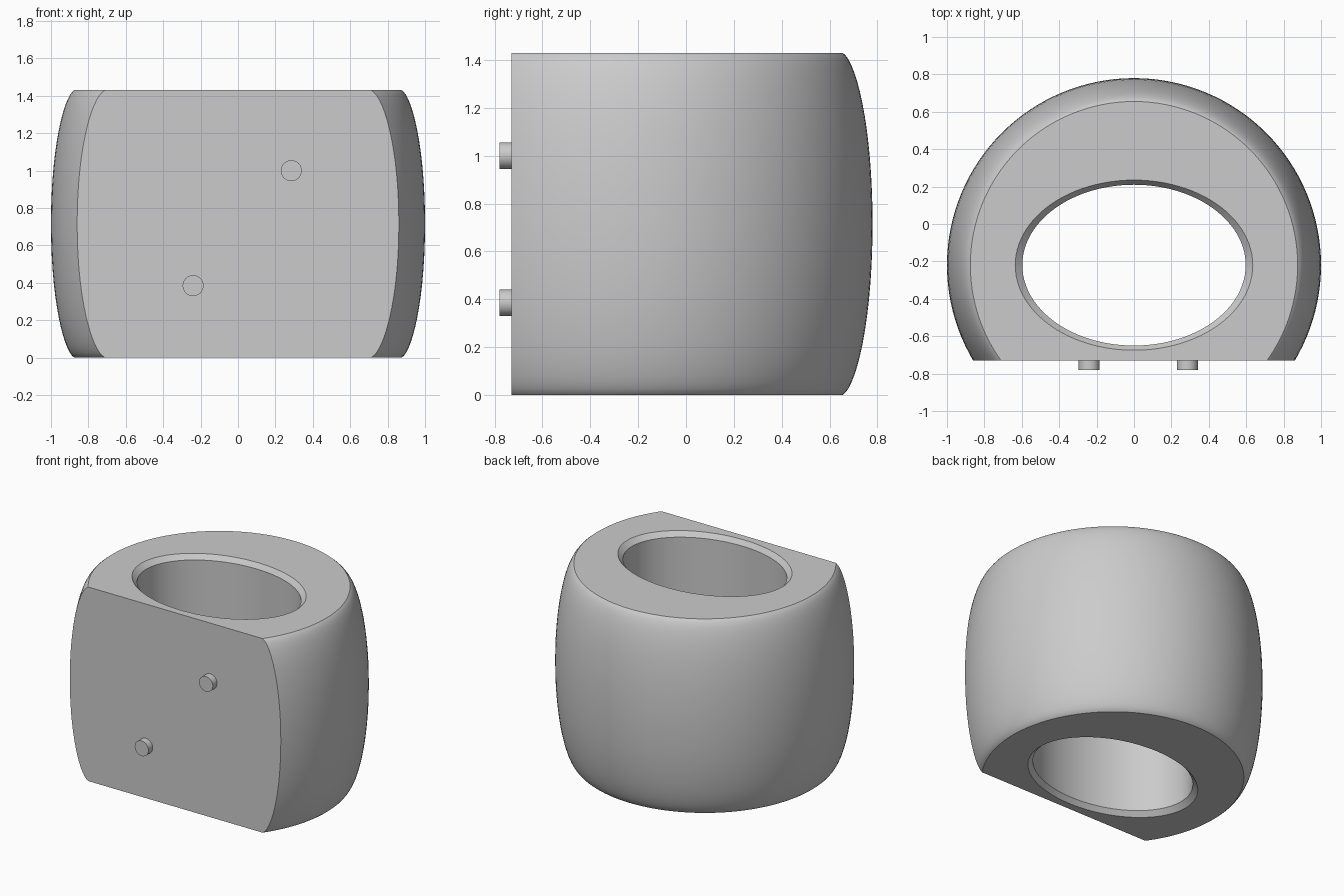
import bpy, bmesh, math
from mathutils import Vector
from mathutils.geometry import interpolate_bezier

if "Cube" in bpy.data.objects:
    bpy.data.objects.remove(bpy.data.objects["Cube"], do_unlink=True)

HEIGHT = 1.43
AXIS_Y = -0.22      # centre of the round body
FRONT_Y = -0.73     # flat front face
CHAMFER = 0.035

grey = bpy.data.materials.new("plain grey")
grey.use_nodes = True
grey.diffuse_color = (0.6, 0.6, 0.6, 1)
grey.node_tree.nodes["Principled BSDF"].inputs["Base Color"].default_value = (0.6, 0.6, 0.6, 1)


def loft(name, rings, sides):
    """Stack elliptical rings (radius x, radius y, z) into a closed solid."""
    bm = bmesh.new()
    loops = []
    for rx, ry, z in rings:
        angles = [math.tau * i / sides for i in range(sides)]
        loops.append([bm.verts.new((rx * math.cos(a), ry * math.sin(a) + AXIS_Y, z))
                      for a in angles])
    for low, high in zip(loops, loops[1:]):
        for i in range(sides):
            j = (i + 1) % sides
            bm.faces.new((low[i], low[j], high[j], high[i]))
    bm.faces.new(loops[0][::-1])
    bm.faces.new(loops[-1])
    return bm


def finish(name, bm):
    bmesh.ops.recalc_face_normals(bm, faces=bm.faces)
    mesh = bpy.data.meshes.new(name)
    bm.to_mesh(mesh)
    bm.free()
    mesh.materials.append(grey)
    obj = bpy.data.objects.new(name, mesh)
    bpy.context.collection.objects.link(obj)
    return obj


def smooth(obj):
    bpy.ops.object.select_all(action='DESELECT')
    obj.select_set(True)
    bpy.context.view_layer.objects.active = obj
    bpy.ops.object.shade_smooth_by_angle(angle=math.radians(25))


# Barrel-shaped body, bulging evenly above and below the middle
curve = interpolate_bezier(Vector((0.875, 0)), Vector((0.93, 0.03)),
                           Vector((1, 0.3)), Vector((1, HEIGHT / 2)), 15)
profile = [(p.x, p.y) for p in curve]
profile += [(r, HEIGHT - z) for r, z in profile[-2::-1]]
bm = loft("body", [(r, r, z) for r, z in profile], 128)

# Flat front face
geom = bm.verts[:] + bm.edges[:] + bm.faces[:]
cut = bmesh.ops.bisect_plane(bm, geom=geom, plane_co=(0, FRONT_Y, 0),
                             plane_no=(0, -1, 0), clear_outer=True)
rim = [e for e in cut["geom_cut"] if isinstance(e, bmesh.types.BMEdge)]
bmesh.ops.holes_fill(bm, edges=rim, sides=0)
body = finish("body", bm)

# Oval through-hole with chamfered rims
RX, RY = 0.597, 0.43
flare_x, flare_y = RX + 2 * 0.038, RY + 2 * 0.025
hole = finish("hole_cutter", loft("hole_cutter", [
    (flare_x, flare_y, -CHAMFER),
    (RX, RY, CHAMFER),
    (RX, RY, HEIGHT - CHAMFER),
    (flare_x, flare_y, HEIGHT + CHAMFER)], 96))
hole.hide_render = True
mod = body.modifiers.new("hole", 'BOOLEAN')
mod.operation = 'DIFFERENCE'
mod.solver = 'EXACT'
mod.object = hole
bpy.context.view_layer.objects.active = body
bpy.ops.object.modifier_apply(modifier=mod.name)
bpy.data.objects.remove(hole, do_unlink=True)
smooth(body)

# Two locating pegs on the front face
for name, x, z in (("upper_peg", 0.285, 1.0), ("lower_peg", -0.24, 0.385)):
    bpy.ops.mesh.primitive_cylinder_add(
        vertices=32, radius=0.056, depth=0.07,
        location=(x, FRONT_Y - 0.015, z), rotation=(math.pi / 2, 0, 0))
    peg = bpy.context.object
    peg.name = name
    peg.data.materials.append(grey)
    smooth(peg)
